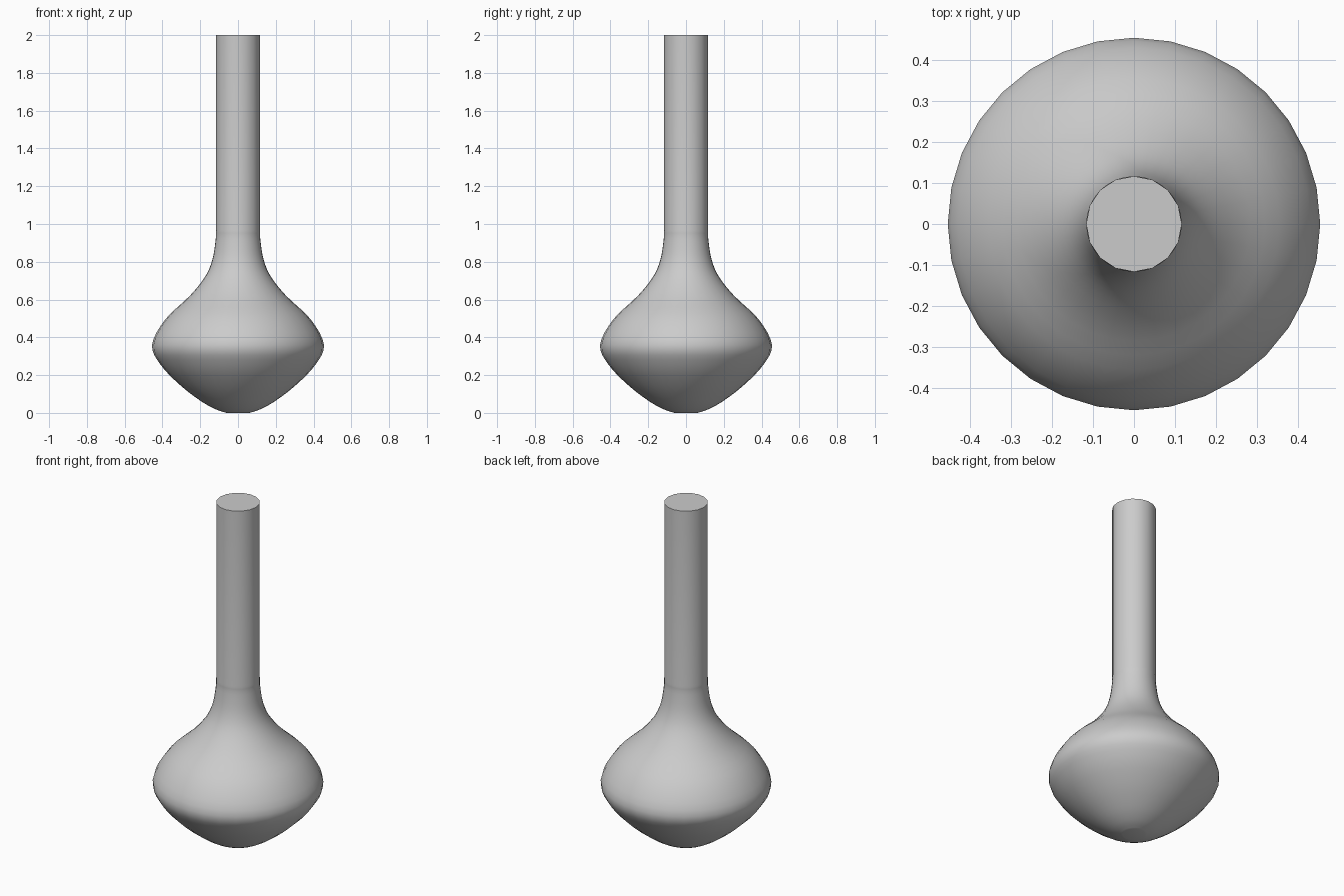
import bpy, bmesh, math
from mathutils import Vector
from mathutils.geometry import interpolate_bezier

cube = bpy.data.objects.get("Cube")
if cube:
    bpy.data.objects.remove(cube, do_unlink=True)

SIDES = 32
NECK_START, TOP = 0.97, 2.0

# Bulb outline as radius and height, from the base up to the neck
outline = [Vector((r, z, 0)) for r, z in (
    (0.06, 0), (0.12, 0.02), (0.2, 0.065), (0.31, 0.15), (0.41, 0.255),
    (0.455, 0.36), (0.385, 0.495), (0.255, 0.62), (0.175, 0.72),
    (0.136, 0.81), (0.118, 0.92), (0.117, NECK_START))]


def smooth_profile(points, steps=4):
    """Smooth curve through the points."""
    result = []
    for i in range(len(points) - 1):
        a, b = points[i], points[i + 1]
        before = points[max(i - 1, 0)]
        after = points[min(i + 2, len(points) - 1)]
        span = interpolate_bezier(a, a + (b - before) / 6, b - (after - a) / 6, b, steps + 1)
        result += span[:-1]
    return result + [points[-1]]


profile = smooth_profile(outline) + [Vector((0.117, TOP, 0))]

# Revolve the outline; the neck flattens to half as many sides
bm = bmesh.new()
rings = []
for p in profile:
    ring = []
    for i in range(SIDES):
        angle = math.tau * i / SIDES
        r = p.x
        if i % 2 and p.y >= NECK_START:
            r *= math.cos(math.tau / SIDES)
        ring.append(bm.verts.new((r * math.cos(angle), r * math.sin(angle), p.y)))
    rings.append(ring)
for low, high in zip(rings, rings[1:]):
    for i in range(SIDES):
        j = (i + 1) % SIDES
        bm.faces.new((low[i], low[j], high[j], high[i]))
bm.faces.new(rings[0][::-1])
bm.faces.new(rings[-1])

mesh = bpy.data.meshes.new("vase")
bm.to_mesh(mesh)
bm.free()
vase = bpy.data.objects.new("vase", mesh)
bpy.context.collection.objects.link(vase)

# Plain grey clay
grey = bpy.data.materials.new("light_grey")
grey.use_nodes = True
colour = (0.6, 0.6, 0.6, 1)
grey.diffuse_color = colour
grey.node_tree.nodes["Principled BSDF"].inputs["Base Color"].default_value = colour
mesh.materials.append(grey)

# Smooth sides with a crisp top rim
bpy.context.view_layer.objects.active = vase
vase.select_set(True)
bpy.ops.object.shade_smooth_by_angle(angle=math.radians(40))
